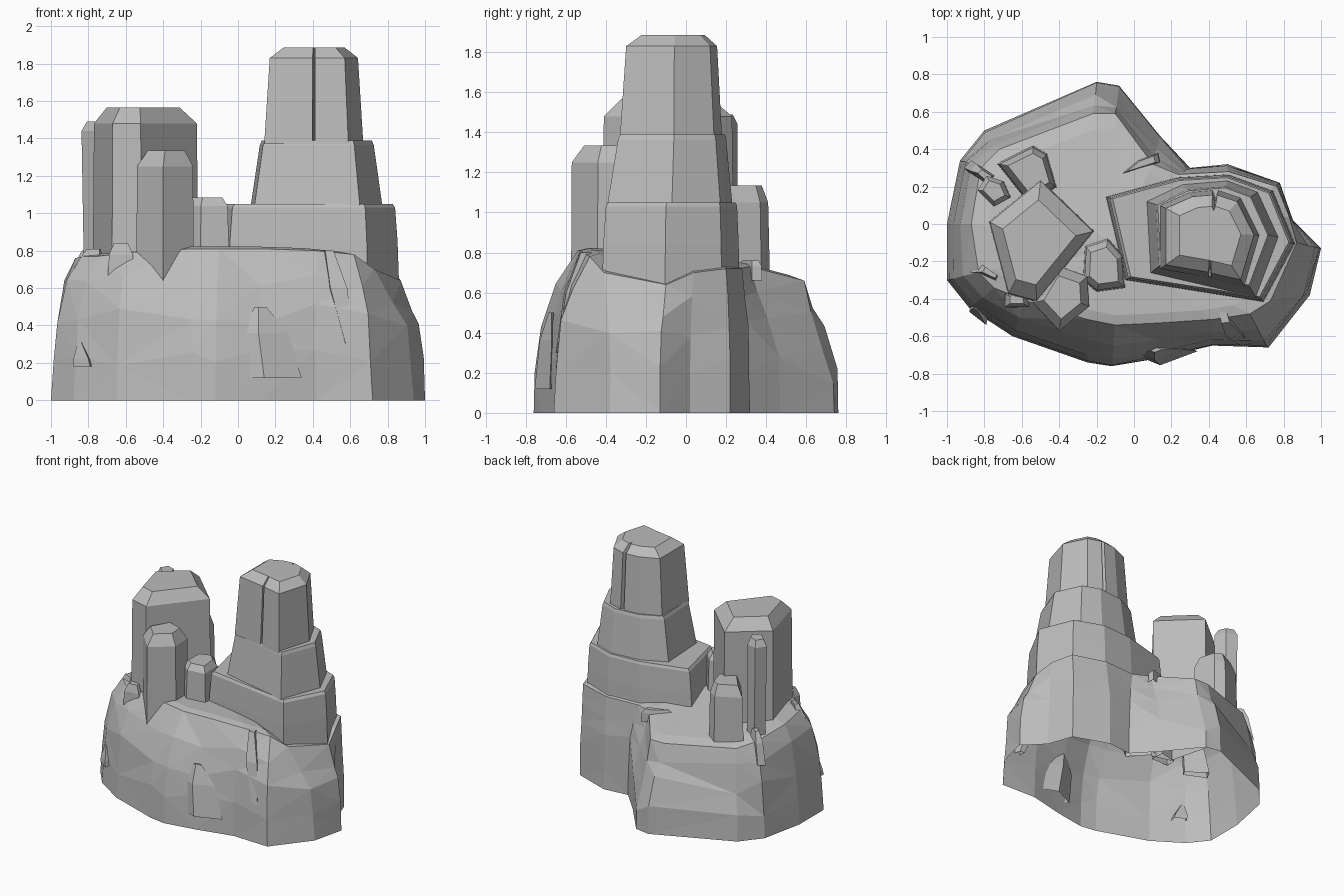
import bpy, bmesh, random
from mathutils import Vector

random.seed(4)
cube = bpy.data.objects.get("Cube")
if cube:
    bpy.data.objects.remove(cube, do_unlink=True)

stone = bpy.data.materials.new("grey stone")
stone.use_nodes = True
grey = (0.5, 0.5, 0.5, 1)
stone.diffuse_color = grey
bsdf = stone.node_tree.nodes["Principled BSDF"]
bsdf.inputs["Base Color"].default_value = grey
bsdf.inputs["Roughness"].default_value = 0.9


def loft(name, rings, peak=None):
    """Skin a stack of equal rings, close the top, leave the bottom open."""
    bm = bmesh.new()
    loops = [[bm.verts.new(p) for p in ring] for ring in rings]
    count = len(loops[0])
    for low, high in zip(loops, loops[1:]):
        for i in range(count):
            j = (i + 1) % count
            bm.faces.new((low[i], low[j], high[j], high[i]))
    if peak:
        top = bm.verts.new(peak)
        for i in range(count):
            bm.faces.new((loops[-1][i], loops[-1][(i + 1) % count], top))
    else:
        bm.faces.new(loops[-1])
    bmesh.ops.triangulate(bm, faces=bm.faces[:])
    mesh = bpy.data.meshes.new(name)
    bm.to_mesh(mesh)
    bm.free()
    mesh.materials.append(stone)
    obj = bpy.data.objects.new(name, mesh)
    bpy.context.collection.objects.link(obj)
    return obj


def spire(name, outline, levels, lean=(0, 0)):
    """Raise an outline through (height, scale) levels, leaning as it rises."""
    pts = [Vector((x, y, 0)) for x, y in outline]
    mid = sum(pts, Vector()) / len(pts)
    start, end = levels[0][0], levels[-1][0]
    rings = []
    for z, s in levels:
        t = (z - start) / (end - start)
        shift = Vector((lean[0] * t, lean[1] * t, z))
        rings.append([mid + (p - mid) * s + shift for p in pts])
    return loft(name, rings)


# Broad base mound: ground outline and matching rim
foot = [(-1, -.3), (-.88, -.45), (-.65, -.6), (-.25, -.74), (-.12, -.76),
        (.12, -.72), (.42, -.65), (.72, -.66), (.94, -.38), (1, -.13),
        (.85, .02), (.78, .22), (.5, .32), (.3, .3), (.14, .47),
        (-.08, .74), (-.2, .76), (-.8, .5), (-.93, .34), (-1, 0)]
rim = [(-.83, -.26, .77), (-.75, -.34, .77), (-.58, -.41, .79), (-.25, -.51, .81),
       (-.1, -.54, .81), (.12, -.53, .81), (.42, -.51, .8), (.62, -.48, .78),
       (.73, -.41, .7), (.87, -.1, .64), (.83, .04, .7), (.765, .2, .72),
       (.505, .28, .72), (.235, .265, .72), (.1, .32, .73), (-.1, .59, .66),
       (-.22, .59, .66), (-.72, .4, .68), (-.82, .3, .72), (-.87, 0, .76)]
peak = Vector((-.1, -.1, .81))


def mound_ring(height, inset, rough):
    ring = []
    for (x, y), r in zip(foot, rim):
        # The back slopes more evenly than the steep front
        share = inset + (.24 if y > .4 and .1 < inset < 1 else 0)
        p = Vector((x, y, 0)).lerp(Vector(r), share)
        p.z = r[2] * height
        p.z += random.uniform(-rough, rough)
        p.x *= 1 - random.uniform(0, rough) / 4
        p.y *= 1 - random.uniform(0, rough) / 4
        ring.append(p)
    return ring


rings = [mound_ring(0, 0, 0), mound_ring(.3, .02, .06),
         mound_ring(.57, .16, .06), mound_ring(.8, .5, .04), mound_ring(1, 1, 0)]
rings.append([Vector(r).lerp(peak, .12) + Vector((0, 0, .012)) for r in rim])
loft("base_mound", rings, peak)

# Tall stepped tower, three tiers
spire("tower_lower_tier",
      [(-.03, -.29), (.68, -.4), (.84, -.1), (.73, .17), (.5, .255), (.24, .24), (-.13, .14)],
      [(.6, 1.05), (.85, 1.03), (1.03, 1), (1.05, .97)])
spire("tower_middle_tier",
      [(.09, -.26), (.65, -.39), (.77, -.07), (.66, .17), (.5, .23), (.26, .21), (.07, .12)],
      [(1.03, 1.01), (1.365, .87), (1.39, .84)])
spire("tower_upper_tier",
      [(.14, -.24), (.397, -.285), (.405, -.25), (.413, -.29), (.59, -.33), (.67, -.06),
       (.57, .14), (.45, .18), (.435, .14), (.42, .18), (.3, .17), (.14, .1)],
      [(1.37, 1), (1.83, .89), (1.885, .62)])

# Wide left-hand column with a chamfered cap
spire("broad_column",
      [(-.52, -.41), (-.22, -.04), (-.5, .23), (-.77, .01), (-.67, -.37)],
      [(.6, 1.03), (1.48, 1), (1.565, .71)])

# Smaller pillars gathered around it
spire("front_pillar",
      [(-.4, -.57), (-.24, -.44), (-.25, -.28), (-.42, -.22), (-.54, -.42)],
      [(.62, 1.02), (1.25, 1), (1.335, .66)])
spire("middle_pillar",
      [(-.2, -.36), (-.05, -.34), (-.06, -.17), (-.14, -.08), (-.26, -.12), (-.27, -.3)],
      [(.7, 1.05), (1.04, .95), (1.085, .7)])
spire("back_pillar",
      [(-.57, .13), (-.42, .2), (-.47, .37), (-.54, .41), (-.72, .32)],
      [(.62, 1.08), (1.05, 1), (1.135, .74)])
spire("thin_pillar",
      [(-.74, .09), (-.65, .14), (-.69, .23), (-.78, .26), (-.83, .18)],
      [(.62, .92), (1.44, .97), (1.49, .65)], lean=(-.01, 0))

# Slivers and wedges of rock leaning on the mound
spire("left_sliver", [(-.94, -.27), (-.77, -.35), (-.75, -.31), (-.9, -.2)],
      [(.5, 1), (.72, .8), (.81, .4)], lean=(.07, .02))
spire("column_foot_sliver", [(-.7, -.45), (-.55, -.45), (-.56, -.34), (-.7, -.37)],
      [(.6, 1), (.78, .85), (.84, .5)])
spire("left_back_sliver", [(-.91, .3), (-.82, .22), (-.76, .27), (-.87, .34)],
      [(.56, 1), (.72, .9), (.8, .5)], lean=(.04, -.02))
spire("right_sliver", [(.56, -.68), (.65, -.67), (.62, -.57), (.54, -.56)],
      [(.3, .5), (.6, 1), (.8, .5)], lean=(-.11, .12))
spire("front_wedge", [(.03, -.71), (.14, -.755), (.34, -.68), (.2, -.63)],
      [(.12, 1), (.36, .8), (.5, .2)], lean=(-.06, .02))
spire("left_wedge", [(-.88, -.47), (-.79, -.54), (-.77, -.45), (-.86, -.41)],
      [(.18, 1), (.22, .9), (.31, .2)], lean=(-.02, .02))
spire("back_ledge", [(-.08, .26), (.14, .33), (.13, .38), (.02, .34)],
      [(.66, 1), (.73, .95), (.76, .7)])
